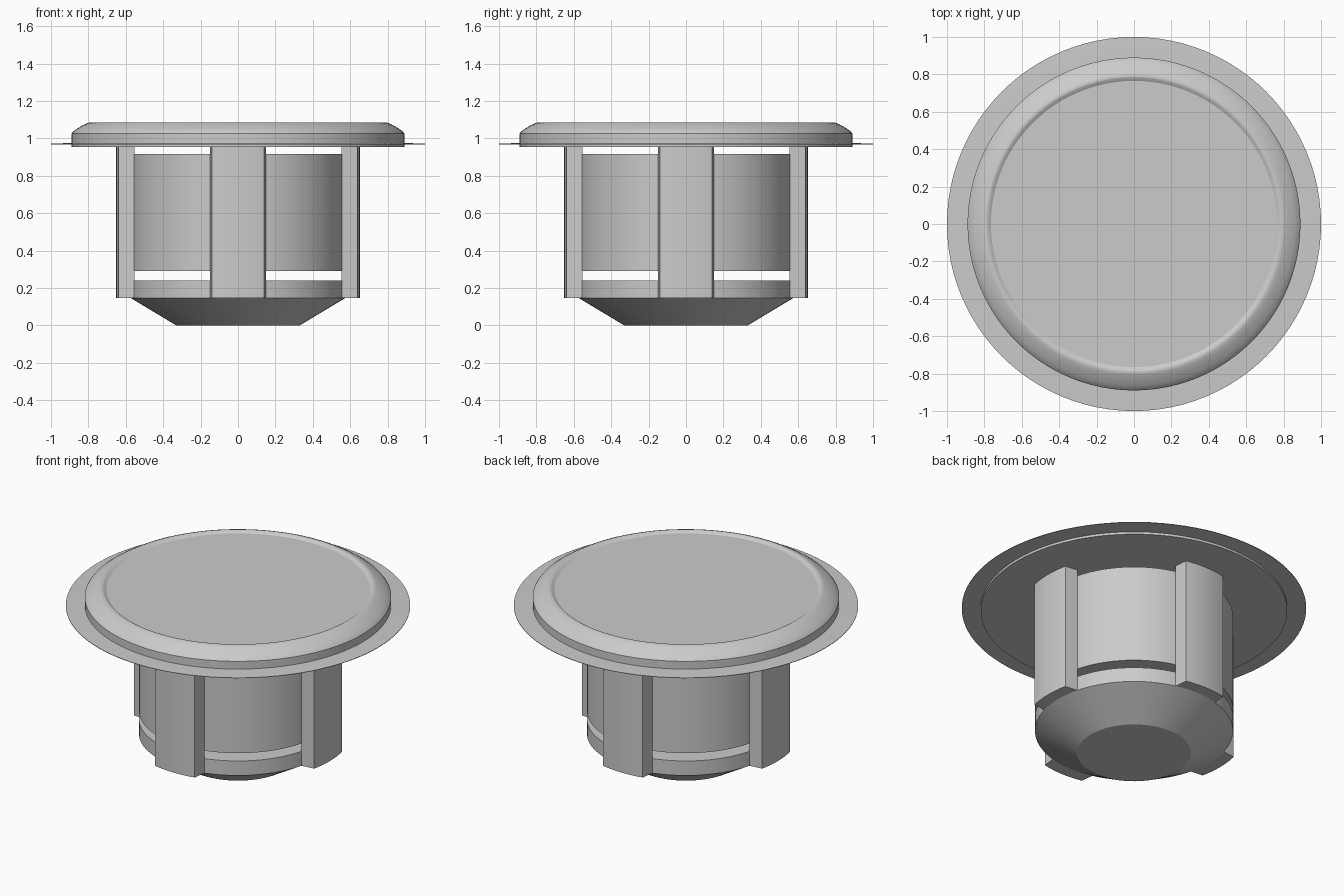
import bpy, bmesh, math

if "Cube" in bpy.data.objects:
    bpy.data.objects.remove(bpy.data.objects["Cube"])

SEG = 96


def finish(bm, name, angle=30):
    bmesh.ops.recalc_face_normals(bm, faces=bm.faces)
    me = bpy.data.meshes.new(name)
    bm.to_mesh(me)
    bm.free()
    ob = bpy.data.objects.new(name, me)
    bpy.context.collection.objects.link(ob)
    bpy.ops.object.select_all(action='DESELECT')
    ob.select_set(True)
    bpy.context.view_layer.objects.active = ob
    bpy.ops.object.shade_smooth_by_angle(angle=math.radians(angle))
    return ob


def lathe(name, profile):
    """Closed solid from (radius, z) points, capped at both ends."""
    bm = bmesh.new()
    rings = [[bm.verts.new((r * math.cos(2 * math.pi * i / SEG),
                            r * math.sin(2 * math.pi * i / SEG), z))
              for i in range(SEG)] for r, z in profile]
    for a, b in zip(rings, rings[1:]):
        for i in range(SEG):
            j = (i + 1) % SEG
            bm.faces.new((a[i], a[j], b[j], b[i]))
    bm.faces.new(rings[0])
    bm.faces.new(rings[-1])
    return finish(bm, name)


def leg(name, turn):
    """Upright post with a curved outer face and slightly tapered sides."""
    radius, half, inner = 0.653, 0.14, 0.553
    spread = math.asin(half / radius)
    plan = [(inner, -0.15)]
    for i in range(9):
        a = -spread + 2 * spread * i / 8
        plan.append((radius * math.cos(a), radius * math.sin(a)))
    plan.append((inner, 0.15))
    c, s = math.cos(turn), math.sin(turn)
    bm = bmesh.new()
    face = bm.faces.new([bm.verts.new((x * c - y * s, x * s + y * c, 0.147))
                         for x, y in plan])
    ext = bmesh.ops.extrude_face_region(bm, geom=[face], use_keep_orig=True)
    top = [g for g in ext["geom"] if isinstance(g, bmesh.types.BMVert)]
    bmesh.ops.translate(bm, verts=top, vec=(0, 0, 0.955 - 0.147))
    return finish(bm, name)


# Tapered foot with a short straight collar
lathe("tapered_base", [(0.33, 0), (0.575, 0.147), (0.575, 0.24)])

# Main drum, separated from foot and cap by see-through gaps
lathe("drum", [(0.575, 0.29), (0.575, 0.915)])

# Four legs joining foot, drum and cap
for k, side in enumerate(("right", "back", "left", "front")):
    leg(side + "_leg", k * math.pi / 2)

# Thin sealing flange
lathe("flange", [(0.88, 0.968), (1.0, 0.968), (1.0, 0.971), (0.88, 0.976)])

# Cap with rounded rim and shallow recessed top
lathe("cap", [(0.89, 0.953), (0.89, 1.025), (0.882, 1.036), (0.86, 1.052),
              (0.83, 1.07), (0.805, 1.082), (0.79, 1.086), (0.782, 1.084),
              (0.765, 1.073)])
